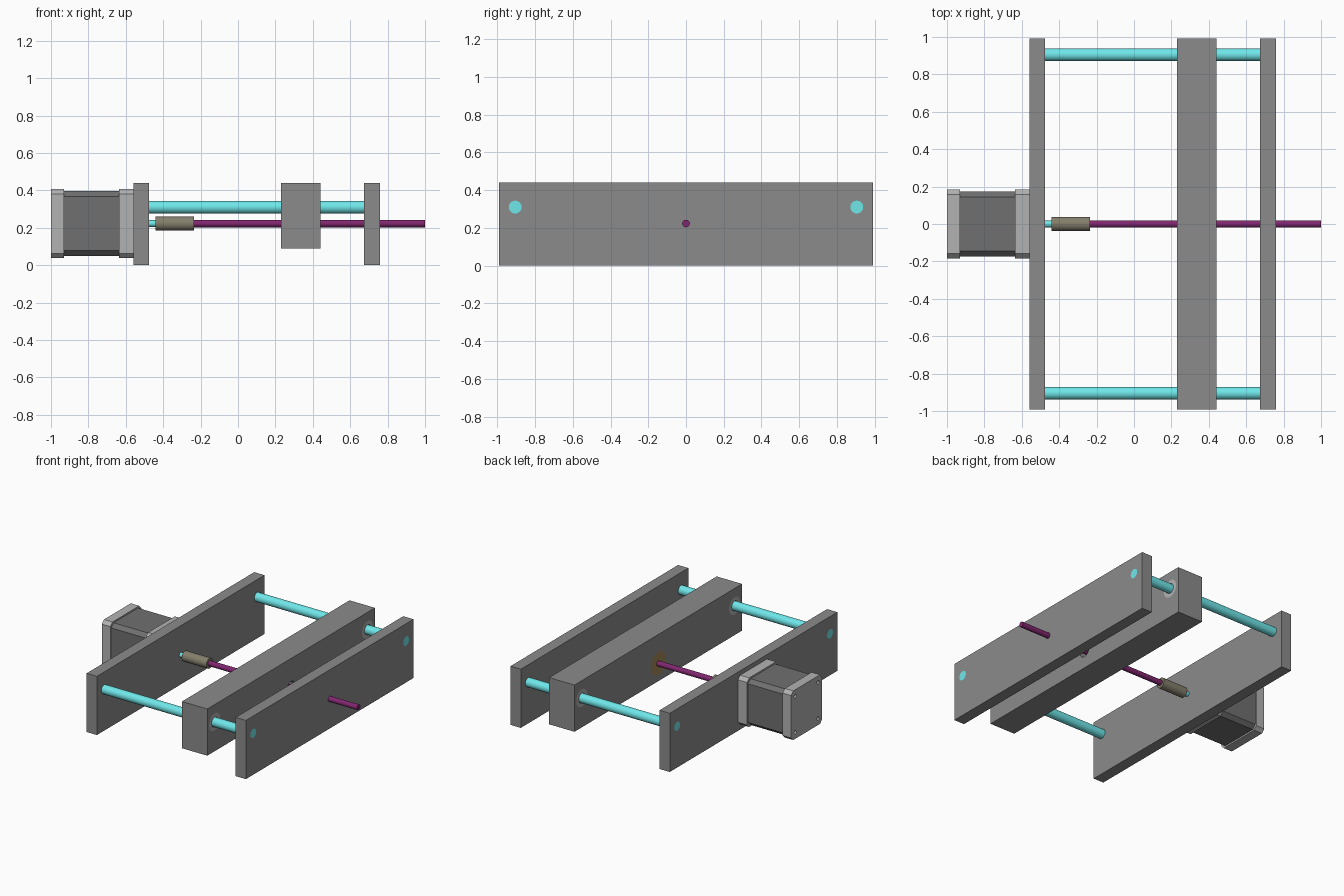
import bpy, bmesh, math
from mathutils import Matrix

if "Cube" in bpy.data.objects:
    bpy.data.objects.remove(bpy.data.objects["Cube"])

ROD_Y, ROD_Z, ROD_R = 0.905, 0.31, 0.034
AXIS_Z, SCREW_R, SHAFT_R = 0.223, 0.02, 0.018
PLATE_Y, PLATE_Z = 0.992, 0.44


def material(name, r, g, b):
    m = bpy.data.materials.new(name)
    m.diffuse_color = (r, g, b, 1)
    m.use_nodes = True
    m.node_tree.nodes["Principled BSDF"].inputs["Base Color"].default_value = m.diffuse_color
    return m


CYAN = material("cyan", 0.16, 0.80, 0.82)
PURPLE = material("purple", 0.22, 0.02, 0.16)
OLIVE = material("olive", 0.23, 0.21, 0.15)
BRASS = material("brass", 0.36, 0.24, 0.10)
PLATE = material("plate grey", 0.26, 0.26, 0.26)
DARK = material("dark grey", 0.16, 0.16, 0.16)
LIGHT = material("light grey", 0.45, 0.45, 0.45)


def finish(name, bm, mat):
    bmesh.ops.recalc_face_normals(bm, faces=bm.faces)
    me = bpy.data.meshes.new(name)
    bm.to_mesh(me)
    bm.free()
    ob = bpy.data.objects.new(name, me)
    bpy.context.collection.objects.link(ob)
    if mat:
        me.materials.append(mat)
    return ob


def smooth(ob):
    bpy.ops.object.select_all(action='DESELECT')
    ob.select_set(True)
    bpy.context.view_layer.objects.active = ob
    bpy.ops.object.shade_smooth_by_angle(angle=math.radians(30))


def lathe(name, profile, y, z, mat=None, closed=True, n=48):
    """Turn (x, radius) points round an axis parallel to x."""
    bm = bmesh.new()
    rings = []
    for i in range(n):
        a = math.tau * i / n
        rings.append([bm.verts.new((x, y + r * math.cos(a), z + r * math.sin(a)))
                      for x, r in profile])
    m = len(profile)
    for i in range(n):
        p, q = rings[i], rings[(i + 1) % n]
        for j in range(m if closed else m - 1):
            k = (j + 1) % m
            bm.faces.new((p[j], p[k], q[k], q[j]))
    bmesh.ops.remove_doubles(bm, verts=bm.verts, dist=1e-6)
    ob = finish(name, bm, mat)
    smooth(ob)
    return ob


def rod(name, x0, x1, r, y, z, mat=None):
    return lathe(name, [(x0, 0), (x0, r), (x1, r), (x1, 0)], y, z, mat, closed=False)


def tube(name, x0, x1, r_in, r_out, y, z, mat):
    return lathe(name, [(x0, r_in), (x0, r_out), (x1, r_out), (x1, r_in)], y, z, mat)


def box(name, x0, x1, hy, z0, z1, mat):
    bm = bmesh.new()
    bmesh.ops.create_cube(bm, size=1, matrix=Matrix.Translation(
        ((x0 + x1) / 2, 0, (z0 + z1) / 2)) @ Matrix.Diagonal((x1 - x0, 2 * hy, z1 - z0, 1)))
    return finish(name, bm, mat)


def prism(name, x0, x1, h, c, mat):
    """Square block round the motor axis with chamfered long edges."""
    pts = [(h, h - c), (h - c, h), (c - h, h), (-h, h - c),
           (-h, c - h), (c - h, -h), (h - c, -h), (h, c - h)]
    bm = bmesh.new()
    a, b = [[bm.verts.new((x, y, AXIS_Z + z)) for y, z in pts] for x in (x0, x1)]
    bm.faces.new(a)
    bm.faces.new(b)
    for i in range(8):
        j = (i + 1) % 8
        bm.faces.new((a[i], a[j], b[j], b[i]))
    return finish(name, bm, mat)


def drill(ob, holes):
    """Cut round holes along x, each given as (x0, x1, radius, y, z)."""
    for x0, x1, r, y, z in holes:
        cutter = rod("cutter", x0, x1, r, y, z)
        cutter.hide_render = True
        mod = ob.modifiers.new("hole", 'BOOLEAN')
        mod.operation, mod.solver, mod.object = 'DIFFERENCE', 'EXACT', cutter
        bpy.context.view_layer.objects.active = ob
        bpy.ops.object.modifier_apply(modifier=mod.name)
        bpy.data.objects.remove(cutter)
    smooth(ob)


# End plates
for name, x0, x1, r in (("motor_plate", -0.56, -0.475, SHAFT_R),
                        ("end_plate", 0.675, 0.76, SCREW_R)):
    plate = box(name, x0, x1, PLATE_Y, 0, PLATE_Z, PLATE)
    drill(plate, [(x0 - 0.1, x1 + 0.1, ROD_R, s * ROD_Y, ROD_Z) for s in (-1, 1)]
          + [(x0 - 0.1, x1 + 0.1, r, 0, AXIS_Z)])

# Sliding carriage with bearing bores and a counterbored nut seat
C0, C1 = 0.23, 0.44
carriage = box("carriage", C0, C1, PLATE_Y, 0.09, PLATE_Z, PLATE)
drill(carriage, [(C0 - 0.1, C1 + 0.1, 0.065, s * ROD_Y, ROD_Z) for s in (-1, 1)]
      + [(C0 - 0.1, C1 + 0.1, 0.045, 0, AXIS_Z), (C0 - 0.1, C0 + 0.03, 0.088, 0, AXIS_Z)])

# Guide rods and linear bearings
for side, s in (("front", -1), ("back", 1)):
    rod(side + "_guide_rod", -0.56, 0.76, ROD_R, s * ROD_Y, ROD_Z, CYAN)
    tube(side + "_bearing", C0, C1, ROD_R + 0.002, 0.065, s * ROD_Y, ROD_Z, LIGHT)

# Flanged nut, lead screw, coupler and motor shaft
lathe("lead_nut", [(C0, SCREW_R), (C0, 0.088), (C0 + 0.03, 0.088), (C0 + 0.03, 0.045),
                   (C0 + 0.13, 0.045), (C0 + 0.13, SCREW_R)], 0, AXIS_Z, BRASS)
rod("lead_screw", -0.335, 1.0, SCREW_R, 0, AXIS_Z, PURPLE)
rod("motor_shaft", -0.56, -0.345, SHAFT_R, 0, AXIS_Z, CYAN)
tube("shaft_coupler", -0.44, -0.235, SCREW_R, 0.0385, 0, AXIS_Z, OLIVE)

# Stepper motor
prism("motor_body", -0.93, -0.635, 0.173, 0.028, DARK)
prism("motor_front_cap", -0.635, -0.56, 0.184, 0.025, LIGHT)
rear = prism("motor_rear_cap", -1.0, -0.93, 0.184, 0.025, LIGHT)
drill(rear, [(-1.1, -0.96, 0.013, sy * 0.135, AXIS_Z + sz * 0.135)
             for sy in (-1, 1) for sz in (-1, 1)])
